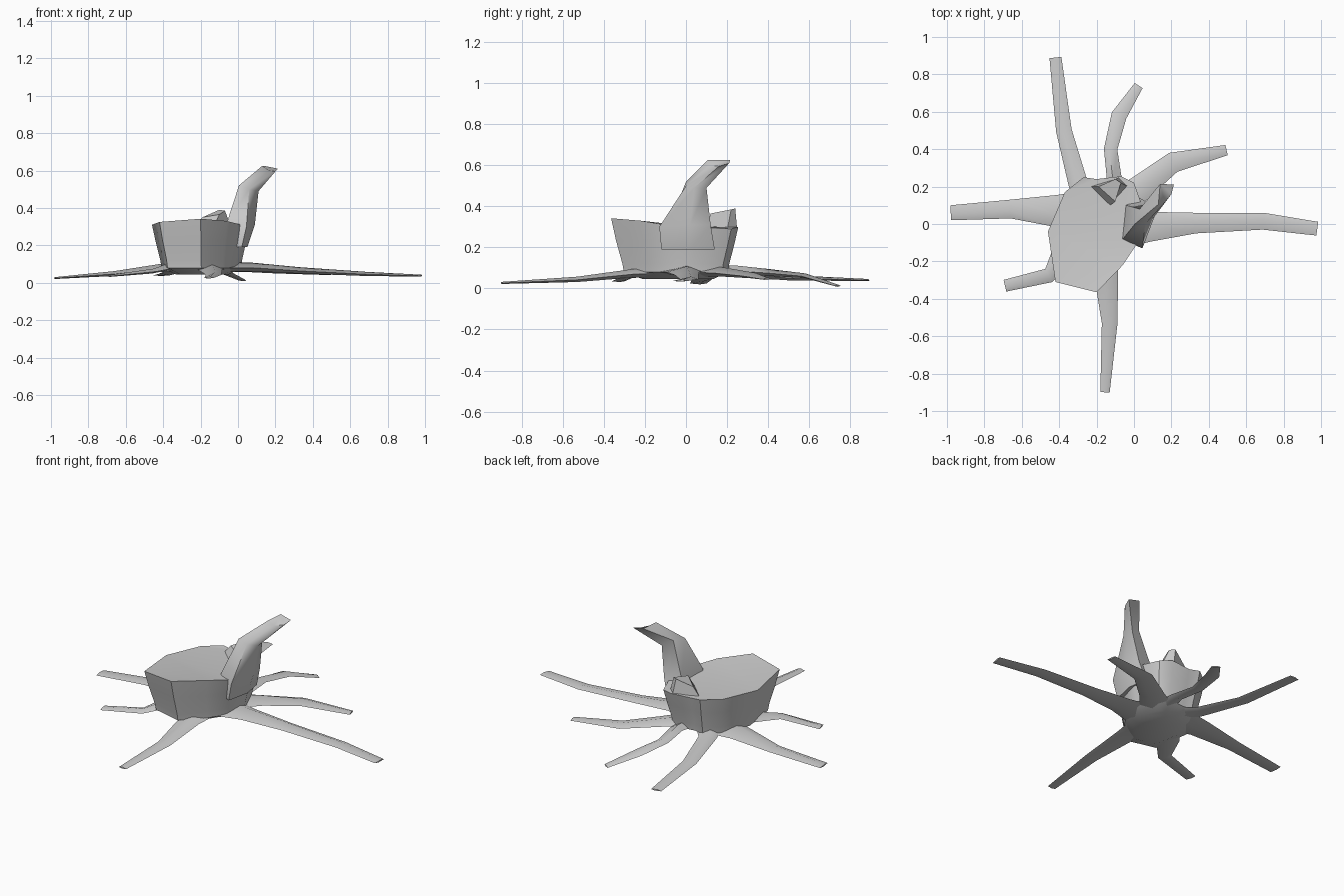
import bpy, bmesh
from mathutils import Vector


def loft(name, rings, angle=0.9):
    """Skin a stack of equal-length rings and cap both ends."""
    bm = bmesh.new()
    rows = [[bm.verts.new(p) for p in ring] for ring in rings]
    n = len(rows[0])
    for a, b in zip(rows, rows[1:]):
        for i in range(n):
            j = (i + 1) % n
            bm.faces.new((a[i], a[j], b[j], b[i]))
    bm.faces.new(rows[0][::-1])
    bm.faces.new(rows[-1])
    bmesh.ops.triangulate(bm, faces=[f for f in bm.faces if len(f.verts) > 4])
    bmesh.ops.recalc_face_normals(bm, faces=bm.faces)
    me = bpy.data.meshes.new(name)
    bm.to_mesh(me)
    bm.free()
    ob = bpy.data.objects.new(name, me)
    bpy.context.collection.objects.link(ob)
    bpy.context.view_layer.objects.active = ob
    ob.select_set(True)
    bpy.ops.object.shade_smooth_by_angle(angle=angle)
    ob.select_set(False)
    return ob


# Stump: uneven broken rim, narrowing towards the ground
rim = [(-.46, -.04, .31), (-.42, -.31, .325), (-.2, -.365, .342), (-.06, -.22, .33),
       (.02, -.1, .31), (.06, .05, .30), (.0, .22, .29), (-.07, .255, .30),
       (-.2, .24, .30), (-.27, .25, .31), (-.37, .17, .31)]


def stump_ring(scale, z, follow=0.0):
    return [(-.18 + (x + .18) * scale, -.02 + (y + .02) * scale, z + (h - .31) * follow)
            for x, y, h in rim]


loft("stump", [stump_ring(.55, .045), stump_ring(.82, .08), stump_ring(.84, .12),
               stump_ring(.93, .22, .4), rim], 0.7)


# Roots: stations of (x, y, half width, mid height), diamond cross-sections
def root(name, stations, base=.034, tip=.006):
    rings = []
    last = len(stations) - 1
    for i, (x, y, w, z) in enumerate(stations):
        p, q = stations[max(i - 1, 0)], stations[min(i + 1, last)]
        side = Vector((p[1] - q[1], q[0] - p[0], 0)).normalized() * w
        h = base + (tip - base) * i / last
        c = Vector((x, y, z))
        up = Vector((0, 0, h))
        rings.append([c + side, c + side * .2 + up, c - side, c - side * .2 - up * .7])
    loft(name, rings, 1.0)


root("root_left", [(-.2, .05, .14, .08), (-.42, .07, .085, .075), (-.66, .08, .05, .047), (-.98, .06, .04, .024)])
root("root_back_left", [(-.22, .08, .08, .08), (-.30, .22, .052, .075), (-.375, .5, .042, .05), (-.42, .89, .032, .04)])
root("root_back", [(-.12, .1, .06, .08), (-.105, .24, .04, .085), (-.125, .4, .036, .075),
                   (-.08, .58, .042, .06), (.025, .74, .025, .012)])
root("root_back_right", [(-.1, .08, .1, .08), (.03, .19, .07, .075), (.21, .33, .055, .06), (.495, .395, .028, .045)])
root("root_right", [(-.12, -.02, .13, .08), (.08, -.015, .08, .08), (.33, .005, .055, .063),
                    (.69, .015, .045, .045), (.98, -.025, .037, .037)])
root("root_front", [(-.18, -.08, .12, .075), (-.15, -.26, .065, .07), (-.13, -.53, .042, .042), (-.155, -.9, .025, .026)])
root("root_front_left", [(-.25, -.05, .1, .08), (-.38, -.16, .065, .08), (-.455, -.275, .04, .06), (-.69, -.33, .032, .035)])

# Upright splinter: wide at the trunk wall, bending outwards to the tip
loft("tall_splinter", [
    [(-.08, -.06, .19), (.02, -.12, .19), (.05, .02, .19), (.03, .14, .19), (-.06, .1, .19)],
    [(-.06, -.08, .32), (.045, -.13, .30), (.09, .02, .31), (.065, .12, .31), (-.04, .1, .32)],
    [(.005, 0, .52), (.06, .0, .50), (.11, .04, .49), (.095, .1, .49), (.03, .08, .53)],
    [(.13, .105, .625), (.165, .115, .60), (.20, .16, .595), (.213, .21, .61), (.14, .215, .625)],
])

# Small broken chip on the back of the rim
loft("small_splinter", [
    [(-.24, .2, .29), (-.13, .1, .3), (-.03, .2, .28), (-.08, .25, .28)],
    [(-.19, .2, .35), (-.1, .12, .365), (-.07, .22, .385), (-.1, .24, .39)],
], 0.4)
